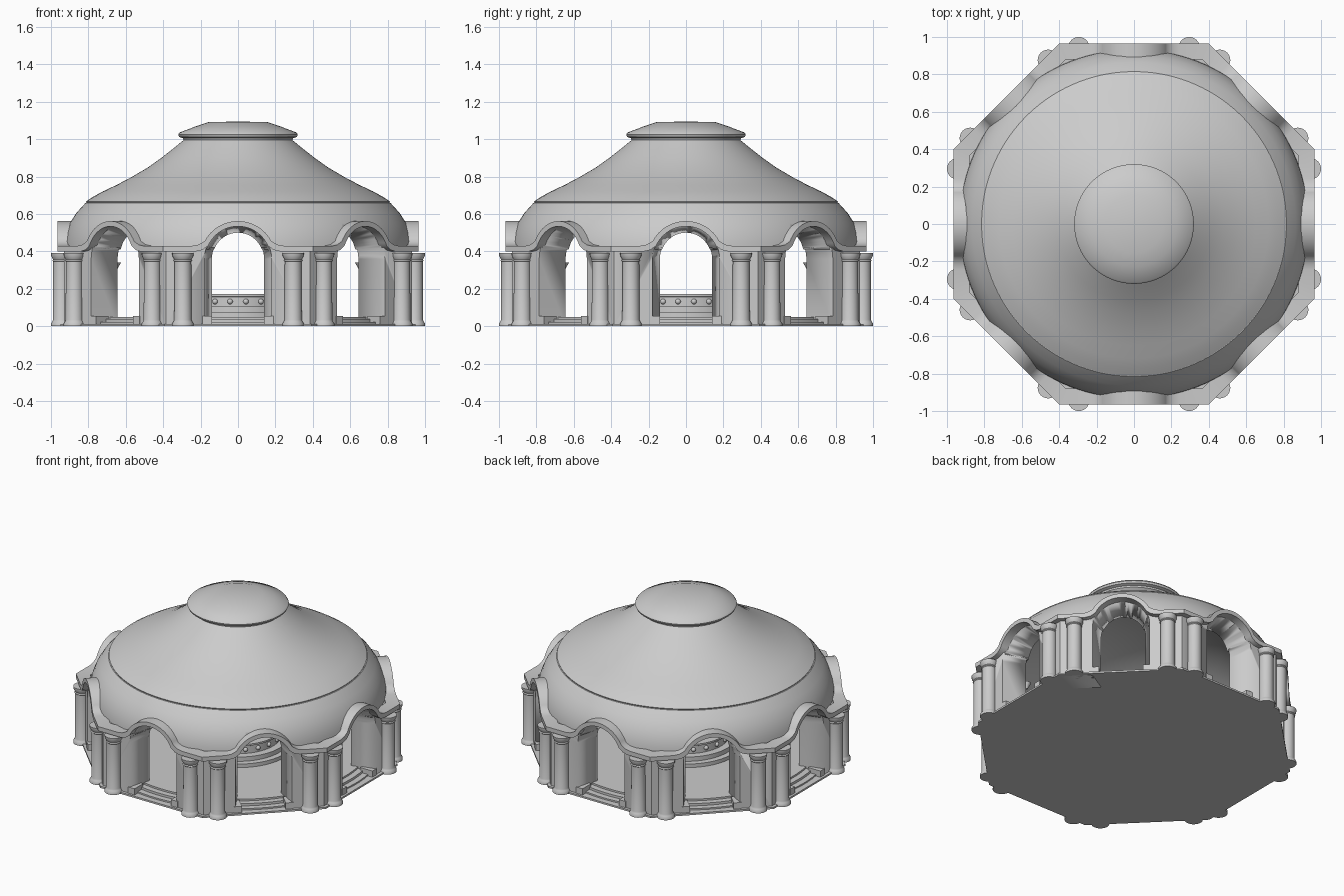
import bpy, bmesh
from math import sin, cos, tan, pi, radians
from mathutils import Matrix, Vector

cube = bpy.data.objects.get("Cube")
if cube:
    bpy.data.objects.remove(cube, do_unlink=True)

stone = bpy.data.materials.new("grey_stone")
stone.use_nodes = True
GREY = (0.6, 0.6, 0.6, 1)
stone.diffuse_color = GREY
stone.node_tree.nodes["Principled BSDF"].inputs["Base Color"].default_value = GREY

SIDES = 8
HALF = pi / SIDES
SPRING = 0.36          # height of the arch centres


def finish(name, bm, smooth=35):
    """Turn a bmesh into a clean, shaded object."""
    bmesh.ops.remove_doubles(bm, verts=bm.verts, dist=1e-5)
    bmesh.ops.recalc_face_normals(bm, faces=bm.faces)
    mesh = bpy.data.meshes.new(name)
    bm.to_mesh(mesh)
    bm.free()
    mesh.materials.append(stone)
    ob = bpy.data.objects.new(name, mesh)
    bpy.context.collection.objects.link(ob)
    shade(ob, smooth)
    return ob


def shade(ob, angle=35):
    bpy.ops.object.select_all(action='DESELECT')
    ob.select_set(True)
    bpy.context.view_layer.objects.active = ob
    bpy.ops.object.shade_smooth_by_angle(angle=radians(angle))


def loft(bm, rings, cyclic=False):
    """Skin closed rings of points; cap the ends unless cyclic."""
    rows = [[bm.verts.new(p) for p in ring] for ring in rings]
    pairs = list(zip(rows, rows[1:])) + ([(rows[-1], rows[0])] if cyclic else [])
    for a, b in pairs:
        for i in range(len(a)):
            j = (i + 1) % len(a)
            bm.faces.new((a[i], a[j], b[j], b[i]))
    if not cyclic:
        bm.faces.new(rows[0])
        bm.faces.new(rows[-1])


def lathe(name, profile, segments=96):
    """Revolve a closed (radius, z) outline; eight segments give apothems."""
    bm = bmesh.new()
    grow = 1 / cos(HALF) if segments == SIDES else 1
    rings = []
    for k in range(segments):
        a = 2 * pi * (k + 0.5) / segments
        rings.append([(r * grow * cos(a), r * grow * sin(a), z) for r, z in profile])
    loft(bm, rings, cyclic=True)
    bmesh.ops.dissolve_degenerate(bm, dist=1e-5, edges=bm.edges)
    return finish(name, bm)


def bay(k, t, n, z):
    """Point on side k: t along the wall, n outward, z up."""
    return Matrix.Rotation(k * 2 * HALF, 3, 'Z') @ Vector((t, -n, z))


def arc(radius, start, steps=24):
    for i in range(steps + 1):
        a = radians(start + (180 - 2 * start) * i / steps)
        yield radius * cos(a), SPRING + radius * sin(a)


# Octagonal wall and the domed drum above it
wall = lathe("arcade_wall", [(0.77, 0), (0.93, 0), (0.93, 0.42), (0.77, 0.42)], SIDES)
drum = lathe("drum_and_ceiling", [
    (0.77, 0.41), (0.935, 0.41), (0.932, 0.45), (0.92, 0.50), (0.90, 0.55),
    (0.865, 0.605), (0.815, 0.66), (0.78, 0.665), (0.4, 0.8), (0, 0.9),
    (0, 0.82), (0.3, 0.78), (0.55, 0.68), (0.7, 0.57), (0.77, 0.5)], 128)

# Splayed arch tunnels cut through both
bm = bmesh.new()
for k in range(SIDES):
    rings = []
    for n, w in ((0.60, 0.0975), (1.10, 0.2225)):
        outline = [(w, -0.1)] + list(arc(w, 0)) + [(-w, -0.1)]
        rings.append([bay(k, t, n, z) for t, z in outline])
    loft(bm, rings)
cutter = finish("arch_cutter", bm)
cutter.hide_render = True
for ob in (wall, drum):
    mod = ob.modifiers.new("arches", 'BOOLEAN')
    mod.operation, mod.object, mod.solver = 'DIFFERENCE', cutter, 'EXACT'
    while ob.modifiers[0] != mod:
        ob.modifiers.move(len(ob.modifiers) - 1, 0)
    bpy.context.view_layer.objects.active = ob
    bpy.ops.object.modifier_apply(modifier=mod.name)
bpy.data.objects.remove(cutter, do_unlink=True)

# Sweeping roof and its cap
lathe("sweeping_roof", [
    (0, 1.0), (0.285, 1.0), (0.34, 0.955), (0.41, 0.9), (0.48, 0.85), (0.57, 0.797),
    (0.65, 0.755), (0.72, 0.722), (0.77, 0.695), (0.812, 0.668), (0.808, 0.658),
    (0.77, 0.658), (0, 0.88)], 128)
lathe("roof_cap", [
    (0, 0.99), (0.29, 0.99), (0.295, 1.005), (0.315, 1.012), (0.32, 1.025),
    (0.312, 1.036), (0.23, 1.067), (0.155, 1.092), (0, 1.094)])

# Moulding that runs along the wall and over every arch
bm = bmesh.new()
for k in range(SIDES):
    end = [(1, 0.43, 0.40)]
    upper = [(0.245, 0.43), (0.212, 0.436)] + list(arc(0.202, 28))
    lower = [(0.225, 0.40), (0.19, 0.408)] + list(arc(0.174, 24))
    upper += [(-t, z) for t, z in upper[1::-1]]
    lower += [(-t, z) for t, z in lower[1::-1]]
    rings = []
    for side, pairs in ((1, None), (0, list(zip(upper, lower))), (-1, None)):
        if pairs:
            for (tu, zu), (tl, zl) in pairs:
                rings.append([bay(k, tu, 0.88, zu), bay(k, tu, 0.965, zu),
                              bay(k, tl, 0.965, zl), bay(k, tl, 0.88, zl)])
        else:
            m = side * tan(HALF)
            rings.append([bay(k, m * n, n, z) for n, z in
                          ((0.88, 0.43), (0.965, 0.43), (0.965, 0.40), (0.88, 0.40))])
    loft(bm, rings)
finish("arch_moulding", bm)

# Paired columns beside each corner
COLUMN = [(0.057, 0), (0.057, 0.015), (0.05, 0.025), (0.046, 0.035), (0.045, 0.345),
          (0.05, 0.35), (0.046, 0.358), (0.056, 0.375), (0.057, 0.392)]
bm = bmesh.new()
for k in range(SIDES):
    for t in (-0.295, 0.295):
        c = bay(k, t, 0.943, 0)
        loft(bm, [[c + Vector((r * cos(i * pi / 12), r * sin(i * pi / 12), z))
                   for i in range(24)] for r, z in COLUMN])
finish("columns", bm)

# Plinth blocks flanking the steps
bm = bmesh.new()
for k in range(SIDES):
    for t in (-0.165, 0.165):
        loft(bm, [[bay(k, t + a, n, z) for a, n in
                   ((-0.025, 0.84), (0.025, 0.84), (0.025, 0.935), (-0.025, 0.935))]
                  for z in (0, 0.055)])
finish("step_blocks", bm)

# Ground slab, curved entrance steps and the central basin
lathe("ground_slab", [(0, 0), (0.95, 0), (0.95, 0.012), (0, 0.012)], SIDES)
lathe("curved_steps", [(0, 0.005), (0.91, 0.005), (0.91, 0.022), (0.87, 0.022),
                       (0.87, 0.038), (0.83, 0.038), (0.83, 0.05), (0, 0.05)])
lathe("central_basin", [
    (0, 0.045), (0.36, 0.045), (0.36, 0.075), (0.32, 0.075), (0.32, 0.105),
    (0.27, 0.105), (0.27, 0.155), (0.28, 0.16), (0.28, 0.172), (0.23, 0.172),
    (0.23, 0.12), (0, 0.12)])

# Rosettes around the basin and lamps on the inner piers
bm = bmesh.new()
for i in range(20):
    a = (i + 0.5) * pi / 10
    bmesh.ops.create_uvsphere(bm, u_segments=12, v_segments=8, radius=0.015, matrix=
                              Matrix.Translation((0.27 * cos(a), 0.27 * sin(a), 0.132)))
finish("basin_rosettes", bm)
bm = bmesh.new()
for k in range(SIDES):
    a = (2 * k + 1) * HALF
    spin = Matrix.Rotation(a, 4, 'Z')
    bmesh.ops.create_cone(bm, cap_ends=True, segments=16, radius1=0.008, radius2=0.03,
                          depth=0.04, matrix=spin @ Matrix.Translation((0.71, 0, 0.32)))
    bmesh.ops.create_cube(bm, size=1, matrix=spin @ Matrix.Translation((0.77, 0, 0.315))
                          @ Matrix.Diagonal((0.13, 0.012, 0.012, 1)))
finish("wall_lamps", bm)
